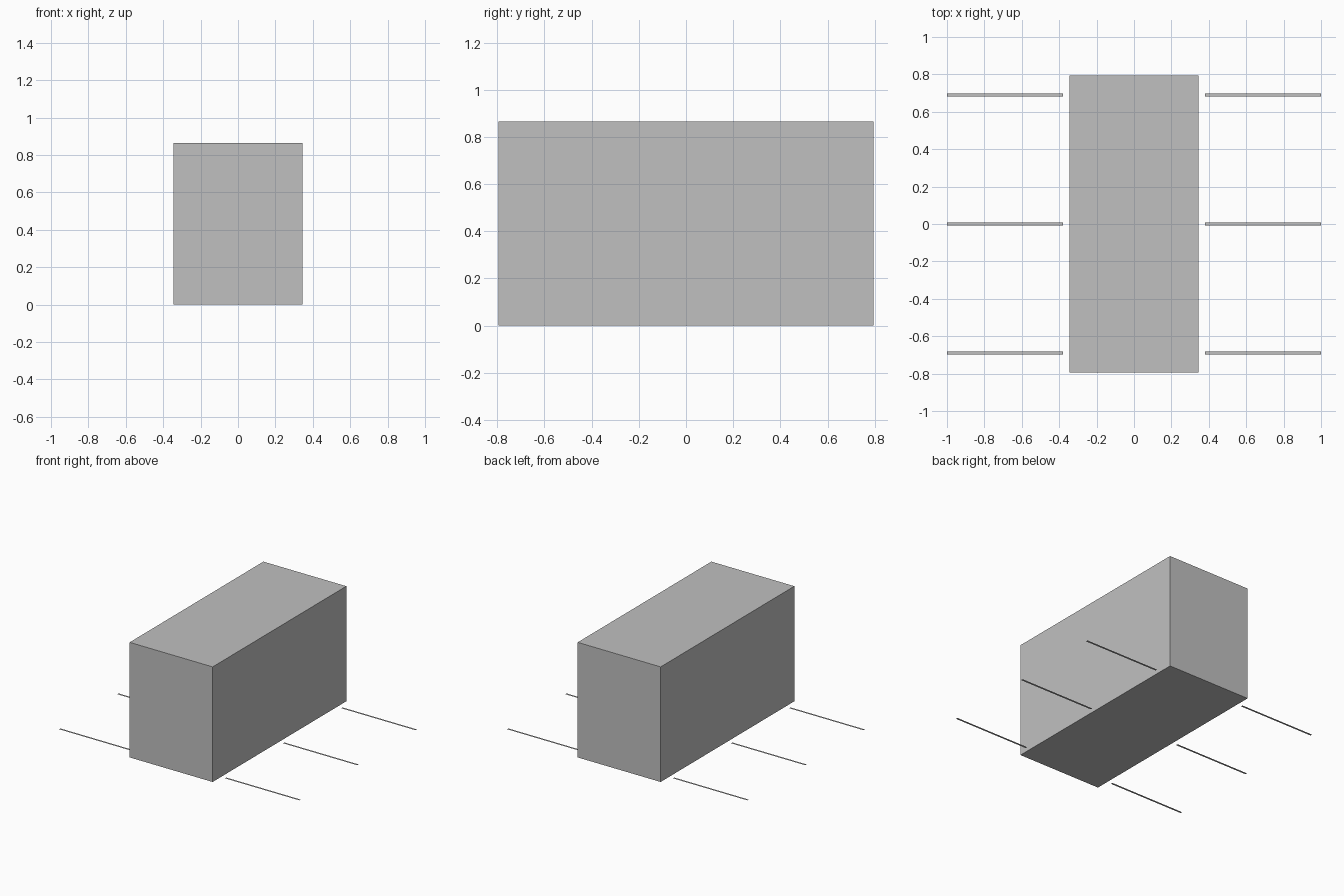
import bpy

if "Cube" in bpy.data.objects:
    bpy.data.objects.remove(bpy.data.objects["Cube"])

grey = bpy.data.materials.new("light_grey")
grey.diffuse_color = (0.527, 0.527, 0.527, 1)
grey.use_nodes = True
grey.node_tree.nodes["Principled BSDF"].inputs["Base Color"].default_value = grey.diffuse_color


def finish(obj, name, scale):
    obj.name = name
    obj.scale = scale
    obj.data.materials.append(grey)


# Main block
HEIGHT = 0.865
bpy.ops.mesh.primitive_cube_add(size=1, location=(0, 0, HEIGHT / 2))
finish(bpy.context.object, "main_block", (0.69, 1.588, HEIGHT))

# Thin flat ground strips, three on each side
INNER, OUTER = 0.38, 1.0
for side, label in ((-1, "left"), (1, "right")):
    for i, y in enumerate((-0.69, 0.0, 0.69)):
        bpy.ops.mesh.primitive_plane_add(size=1, location=(side * (INNER + OUTER) / 2, y, 0))
        finish(bpy.context.object, f"{label}_strip_{i + 1}", (OUTER - INNER, 0.016, 1))
